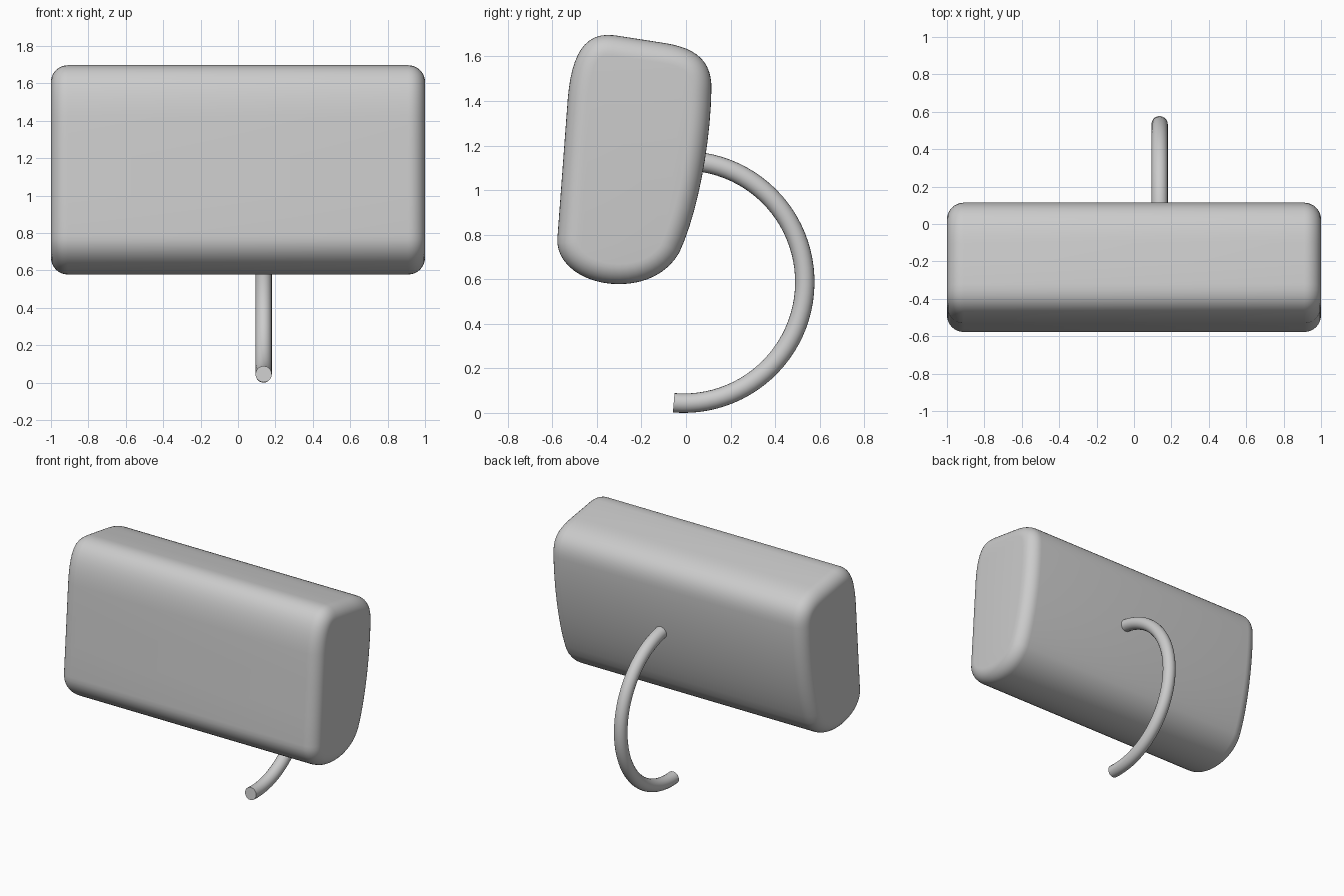
import bpy, bmesh, math
from mathutils import Vector
from mathutils.geometry import interpolate_bezier

if "Cube" in bpy.data.objects:
    bpy.data.objects.remove(bpy.data.objects["Cube"])


def loft(name, rings):
    """Skin a list of closed rings and cap both ends."""
    bm = bmesh.new()
    vs = [[bm.verts.new(p) for p in r] for r in rings]
    n = len(vs[0])
    for a, b in zip(vs, vs[1:]):
        for i in range(n):
            j = (i + 1) % n
            bm.faces.new((a[i], a[j], b[j], b[i]))
    bm.faces.new(vs[0][::-1])
    bm.faces.new(vs[-1])
    bmesh.ops.recalc_face_normals(bm, faces=bm.faces[:])
    me = bpy.data.meshes.new(name)
    bm.to_mesh(me)
    bm.free()
    ob = bpy.data.objects.new(name, me)
    bpy.context.collection.objects.link(ob)
    bpy.ops.object.select_all(action='DESELECT')
    bpy.context.view_layer.objects.active = ob
    ob.select_set(True)
    bpy.ops.object.shade_smooth_by_angle(angle=math.radians(35))
    return ob


# Body side profile in (y, z): start, handle, handle, end, steps
segments = [
    ((-.577, .79), (-.561, 1.0), (-.546, 1.21), (-.53, 1.42), 3),
    ((-.53, 1.42), (-.513, 1.60), (-.46, 1.714), (-.32, 1.695), 12),
    ((-.32, 1.695), (-.25, 1.684), (-.17, 1.672), (-.10, 1.661), 2),
    ((-.10, 1.661), (.06, 1.637), (.117, 1.57), (.114, 1.45), 12),
    ((.114, 1.45), (.11, 1.20), (.05, .89), (-.03, .72), 10),
    ((-.03, .72), (-.08, .63), (-.18, .578), (-.30, .578), 8),
    ((-.30, .578), (-.46, .578), (-.59, .67), (-.577, .79), 12),
]
profile = []
for a, b, c, d, steps in segments:
    pts = interpolate_bezier(Vector(a), Vector(b), Vector(c), Vector(d), steps + 1)
    profile += [Vector((p[0], p[1])) for p in pts[:-1]]

# Inward normals (profile runs clockwise)
inward = []
for i in range(len(profile)):
    t = (profile[(i + 1) % len(profile)] - profile[i - 1]).normalized()
    inward.append(Vector((t.y, -t.x)))

# Body: constant section with rounded ends
r = 0.09
ends = []
for k in range(9):
    a = k / 8 * math.pi / 2
    ends.append((1 - r + r * math.cos(a), r * (1 - math.sin(a))))
ends = [(-x, d) for x, d in ends] + [(x, d) for x, d in reversed(ends)]
loft("body", [[(x, *(p + n * d)) for p, n in zip(profile, inward)]
              for x, d in ends])

# Hook: round tube swept along an arc, its top end buried in the body
cx, cy, cz, big, small = 0.137, -0.0105, 0.5875, 0.544, 0.0435
rings = []
for k in range(49):
    a = math.radians(-94.7 + k / 48 * 187)
    ring = []
    for s in range(20):
        b = s / 20 * math.tau
        d = big + small * math.cos(b)
        ring.append((cx + small * math.sin(b), cy + d * math.cos(a), cz + d * math.sin(a)))
    rings.append(ring)
loft("hook", rings)
